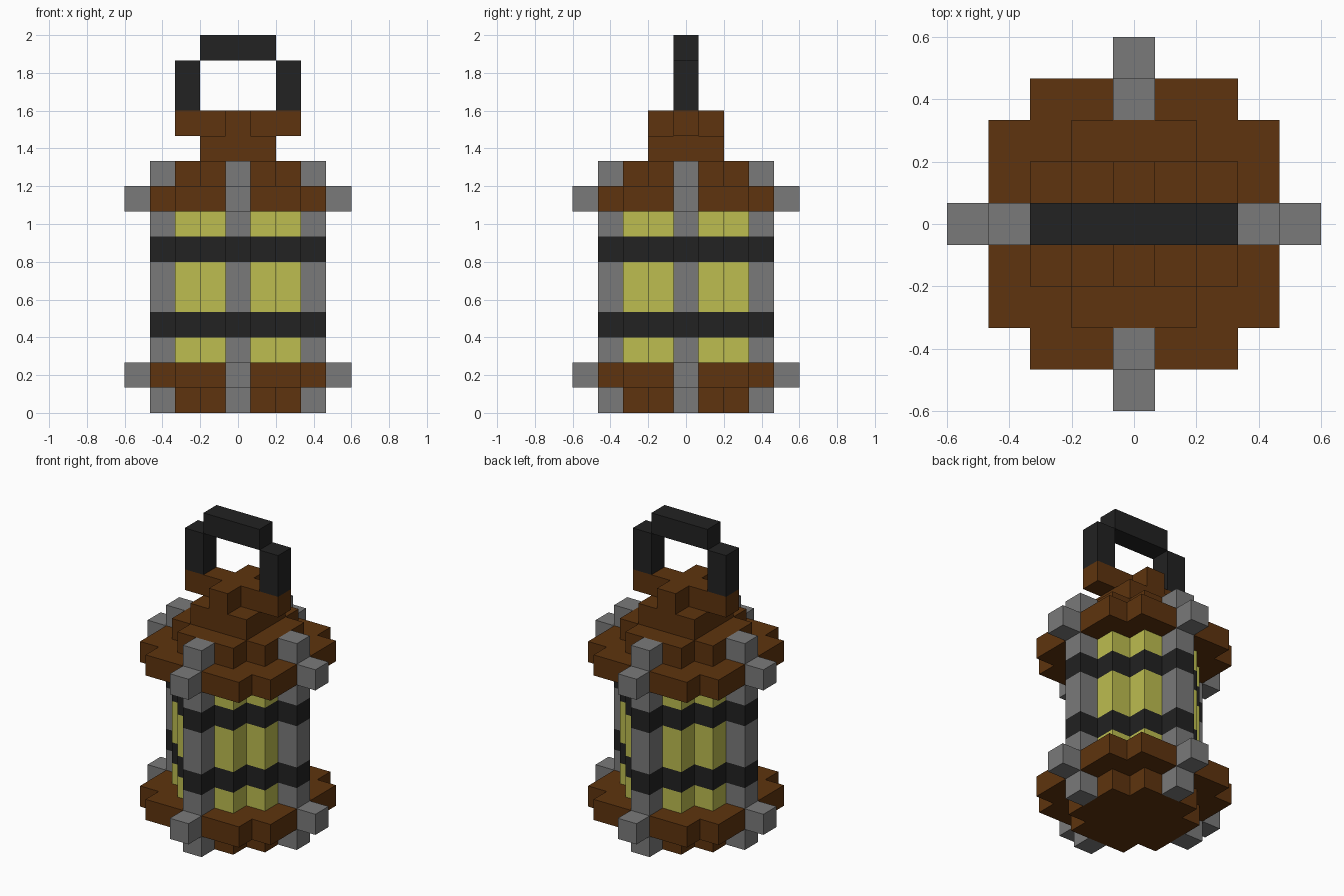
import bpy
import bmesh

cube = bpy.data.objects.get("Cube")
if cube:
    bpy.data.objects.remove(cube, do_unlink=True)

U = 2 / 15  # edge length of one block


def material(name, rgb):
    m = bpy.data.materials.new(name)
    m.use_nodes = True
    m.diffuse_color = (*rgb, 1)
    bsdf = next(n for n in m.node_tree.nodes if n.type == 'BSDF_PRINCIPLED')
    bsdf.inputs["Base Color"].default_value = (*rgb, 1)
    return m


WOOD = material("brown wood", (0.112, 0.034, 0.0044))
STEEL = material("grey steel", (0.195, 0.195, 0.195))
IRON = material("black iron", (0.016, 0.016, 0.016))
GLOW = material("yellow glow", (0.51, 0.51, 0.08))


def outline(corners):
    """Mirror a stepped quarter profile into a full closed outline."""
    quarter = [corners[0]]
    for a, b in zip(corners, corners[1:]):
        quarter += [(b[0], a[1]), b]
    full = []
    for sx, sy in ((1, 1), (-1, 1), (-1, -1), (1, -1)):
        step = 1 if sx * sy > 0 else -1
        full += [(sx * x, sy * y) for x, y in quarter[::step]]
    return full


def prism(name, corners, z0, z1, mat, centre=(0, 0)):
    """Extrude a stepped outline between two heights, all in block units."""
    bm = bmesh.new()
    base = bm.faces.new([bm.verts.new(((x + centre[0]) * U, (y + centre[1]) * U, z0 * U))
                         for x, y in outline(corners)])
    top = bmesh.ops.extrude_face_region(bm, geom=[base])["geom"]
    bmesh.ops.translate(bm, vec=(0, 0, (z1 - z0) * U),
                        verts=[g for g in top if isinstance(g, bmesh.types.BMVert)])
    bmesh.ops.recalc_face_normals(bm, faces=bm.faces)
    mesh = bpy.data.meshes.new(name)
    bm.to_mesh(mesh)
    bm.free()
    mesh.materials.append(mat)
    obj = bpy.data.objects.new(name, mesh)
    bpy.context.collection.objects.link(obj)
    return obj


def four_posts(name, radius, z0, z1):
    """Square steel posts on the four sides."""
    for side, dx, dy in (("left", 1, 0), ("right", -1, 0), ("front", 0, -1), ("back", 0, 1)):
        prism(f"{name}_{side}", BLOCK, z0, z1, STEEL, (dx * radius, dy * radius))


# Stepped cross-sections (corner points of one quarter)
BLOCK = [(0.5, 0.5)]
DISC = [(2.5, 1.5), (1.5, 2.5)]
RIM = [(3.5, 2.5), (2.5, 3.5)]
BAND = [(3.5, 0.5), (2.5, 1.5), (1.5, 2.5), (0.5, 3.5)]

# Base and roof: disc, wide rim and steel studs
prism("base_disc", DISC, 0, 1, WOOD)
prism("base_rim", RIM, 1, 2, WOOD)
prism("roof_rim", RIM, 8, 9, WOOD)
prism("roof_disc", DISC, 9, 10, WOOD)
four_posts("foot", 3, 0, 1)
four_posts("base_stud", 4, 1, 2)
four_posts("roof_stud", 4, 8, 9)
four_posts("roof_cap", 3, 9, 10)

# Glowing body and corner posts, split by the iron bands
for label, z0, z1 in (("lower", 2, 3), ("middle", 4, 6), ("upper", 7, 8)):
    prism(f"glass_{label}", DISC, z0, z1, GLOW)
    four_posts(f"post_{label}", 3, z0, z1)
prism("lower_band", BAND, 3, 4, IRON)
prism("upper_band", BAND, 6, 7, IRON)

# Roof neck and crosspiece holding the handle
prism("roof_neck", [(1.5, 1.5)], 10, 11, WOOD)
prism("handle_mount", [(2.5, 0.5), (0.5, 1.5)], 11, 12, WOOD)

# Carrying handle
for side, x in (("left", 2), ("right", -2)):
    prism(f"handle_arm_{side}", BLOCK, 12, 14, IRON, (x, 0))
prism("handle_grip", [(1.5, 0.5)], 14, 15, IRON)
